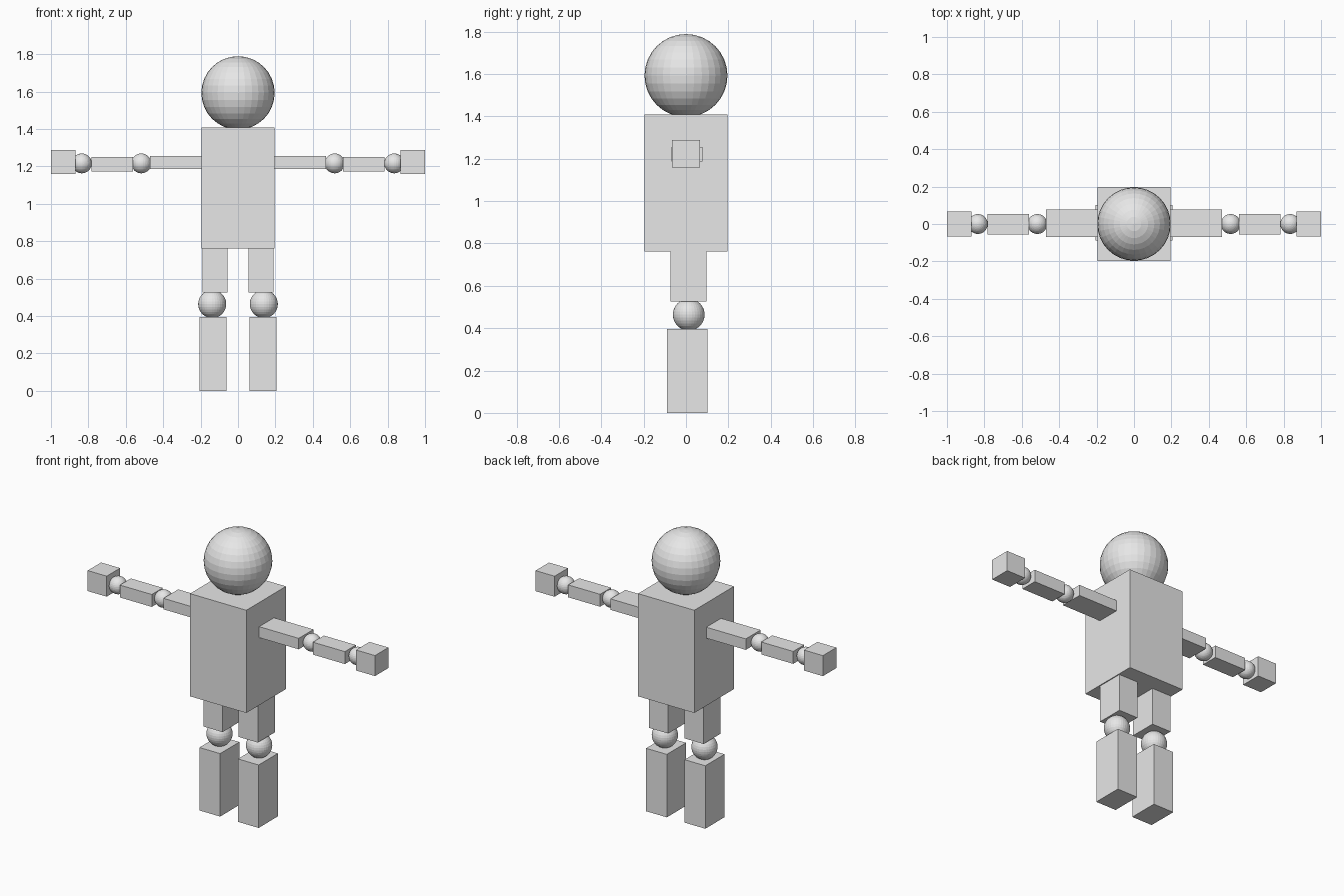
import bpy
import bmesh
from mathutils import Matrix, Vector

default_cube = bpy.data.objects.get("Cube")
if default_cube:
    bpy.data.objects.remove(default_cube, do_unlink=True)

# One plain grey for the whole figure
grey = bpy.data.materials.new("plain_grey")
grey.use_nodes = True
colour = (0.8, 0.8, 0.8, 1)
grey.diffuse_color = colour
grey.node_tree.nodes["Principled BSDF"].inputs["Base Color"].default_value = colour


def finish(name, bm):
    mesh = bpy.data.meshes.new(name)
    bm.to_mesh(mesh)
    bm.free()
    mesh.materials.append(grey)
    bpy.context.collection.objects.link(bpy.data.objects.new(name, mesh))


def box(name, x, y, z):
    """Box from (min, max) pairs on each axis."""
    spans = (x, y, z)
    centre = Vector([(a + b) / 2 for a, b in spans])
    size = Vector([abs(b - a) for a, b in spans])
    bm = bmesh.new()
    bmesh.ops.create_cube(bm, size=1, matrix=Matrix.LocRotScale(centre, None, size))
    finish(name, bm)


def ball(name, centre, radius):
    """Faceted ball with its poles along z."""
    bm = bmesh.new()
    bmesh.ops.create_uvsphere(bm, u_segments=32, v_segments=16, radius=radius,
                              matrix=Matrix.Translation(centre))
    finish(name, bm)


# Head and torso
ball("head", (0, 0, 1.593), 0.196)
box("torso", (-0.196, 0.196), (-0.197, 0.197), (0.762, 1.408))

# Limbs, the same on both sides
for side, s in (("left", 1), ("right", -1)):
    # Arm
    box(side + "_upper_arm", (s * 0.18, s * 0.471), (-0.069, 0.078), (1.187, 1.256))
    ball(side + "_elbow", (s * 0.517, 0, 1.216), 0.053)
    box(side + "_forearm", (s * 0.561, s * 0.783), (-0.056, 0.053), (1.173, 1.251))
    ball(side + "_wrist", (s * 0.835, 0, 1.216), 0.053)
    box(side + "_hand", (s * 0.868, s * 1.0), (-0.066, 0.067), (1.159, 1.288))

    # Leg
    box(side + "_thigh", (s * 0.056, s * 0.19), (-0.074, 0.097), (0.527, 0.78))
    ball(side + "_knee", (s * 0.138, 0.013, 0.464), 0.075)
    box(side + "_shin", (s * 0.062, s * 0.206), (-0.089, 0.102), (0, 0.396))
